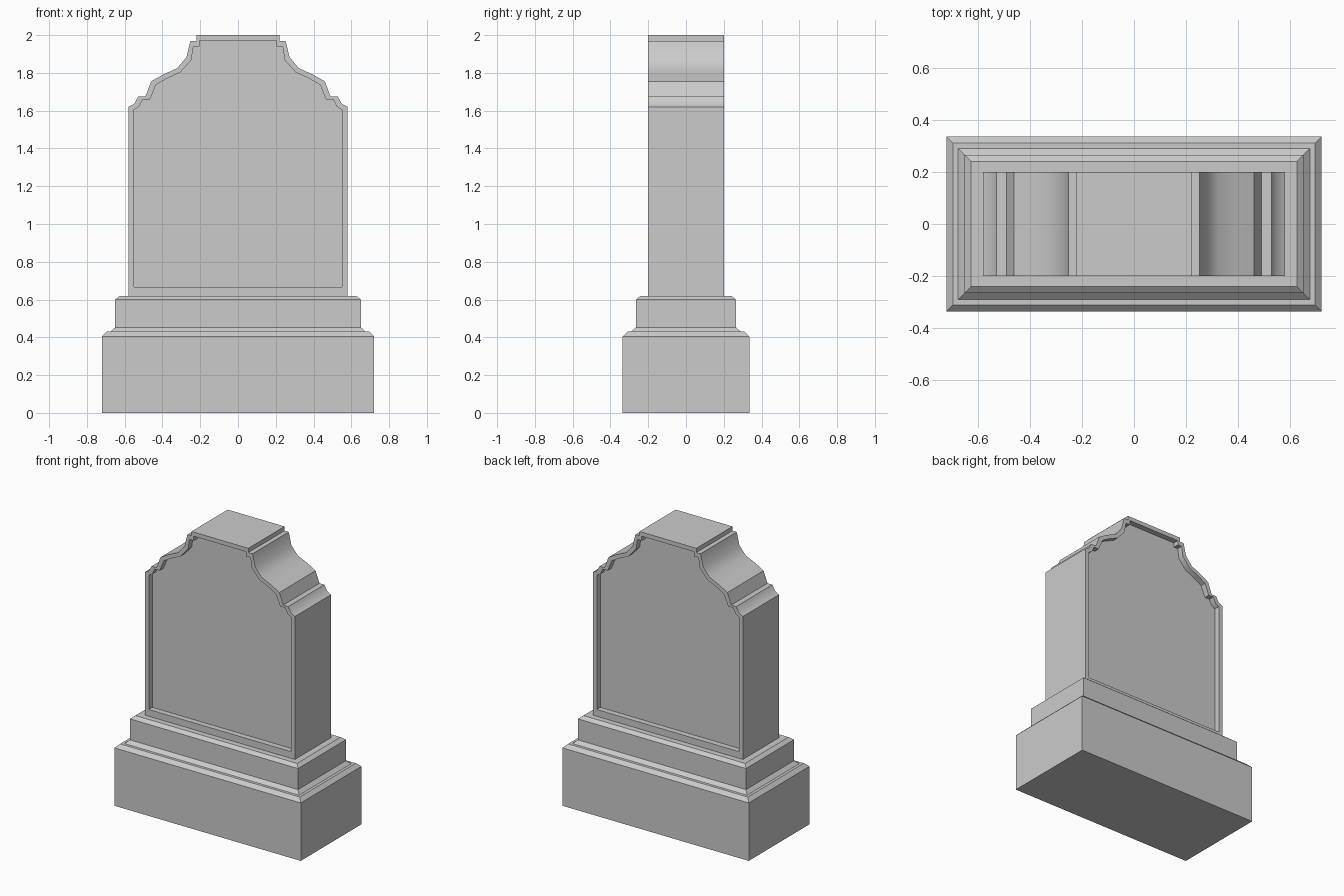
import bpy, bmesh, math

if "Cube" in bpy.data.objects:
    bpy.data.objects.remove(bpy.data.objects["Cube"])


def loft(name, loops):
    """Skin a list of equal-length point loops and cap both ends."""
    bm = bmesh.new()
    rings = [[bm.verts.new(p) for p in loop] for loop in loops]
    n = len(rings[0])
    for a, b in zip(rings, rings[1:]):
        for i in range(n):
            j = (i + 1) % n
            bm.faces.new((a[i], a[j], b[j], b[i]))
    bm.faces.new(rings[0][::-1])
    bm.faces.new(rings[-1])
    bmesh.ops.recalc_face_normals(bm, faces=bm.faces)
    mesh = bpy.data.meshes.new(name)
    bm.to_mesh(mesh)
    bm.free()
    obj = bpy.data.objects.new(name, mesh)
    bpy.context.collection.objects.link(obj)
    return obj


def rect(x, y, z):
    return [(-x, -y, z), (x, -y, z), (x, y, z), (-x, y, z)]


def outline(half, y):
    """Mirror a right-hand profile into a closed loop at depth y."""
    pts = half + [(-x, z) for x, z in reversed(half)]
    return [(x, y, z) for x, z in pts]


# Stepped plinth: lower block and upper block with chamfered shoulders
GAP = 0.385  # half width minus half depth, constant for every step
lower = [(0.72, 0.0), (0.72, 0.405), (0.695, 0.43), (0.65, 0.43)]
upper = [(0.675, 0.43), (0.65, 0.453), (0.65, 0.60), (0.625, 0.62)]
loft("plinth", [rect(x, x - GAP, z) for x, z in lower[:3] + upper])

# Tablet with shaped shoulders and a recessed panel on front and back
outer = [(0.58, 0.62), (0.58, 1.62), (0.549, 1.637), (0.528, 1.675),
         (0.49, 1.675), (0.46, 1.755), (0.395, 1.792), (0.322, 1.825),
         (0.273, 1.883), (0.252, 1.97), (0.22, 1.97), (0.22, 2.0)]
inner = [(0.55, 0.667), (0.55, 1.605), (0.523, 1.622), (0.504, 1.66),
         (0.466, 1.66), (0.434, 1.737), (0.379, 1.769), (0.305, 1.803),
         (0.247, 1.868), (0.236, 1.94), (0.203, 1.94), (0.203, 1.971)]
D, RECESS = 0.2, 0.04
tablet = loft("tablet", [
    outline(inner, -D + RECESS), outline(inner, -D), outline(outer, -D),
    outline(outer, D), outline(inner, D), outline(inner, D - RECESS)])

# Smooth the curved shoulders, keep the steps crisp
bpy.context.view_layer.objects.active = tablet
tablet.select_set(True)
bpy.ops.object.shade_smooth_by_angle(angle=math.radians(35))
